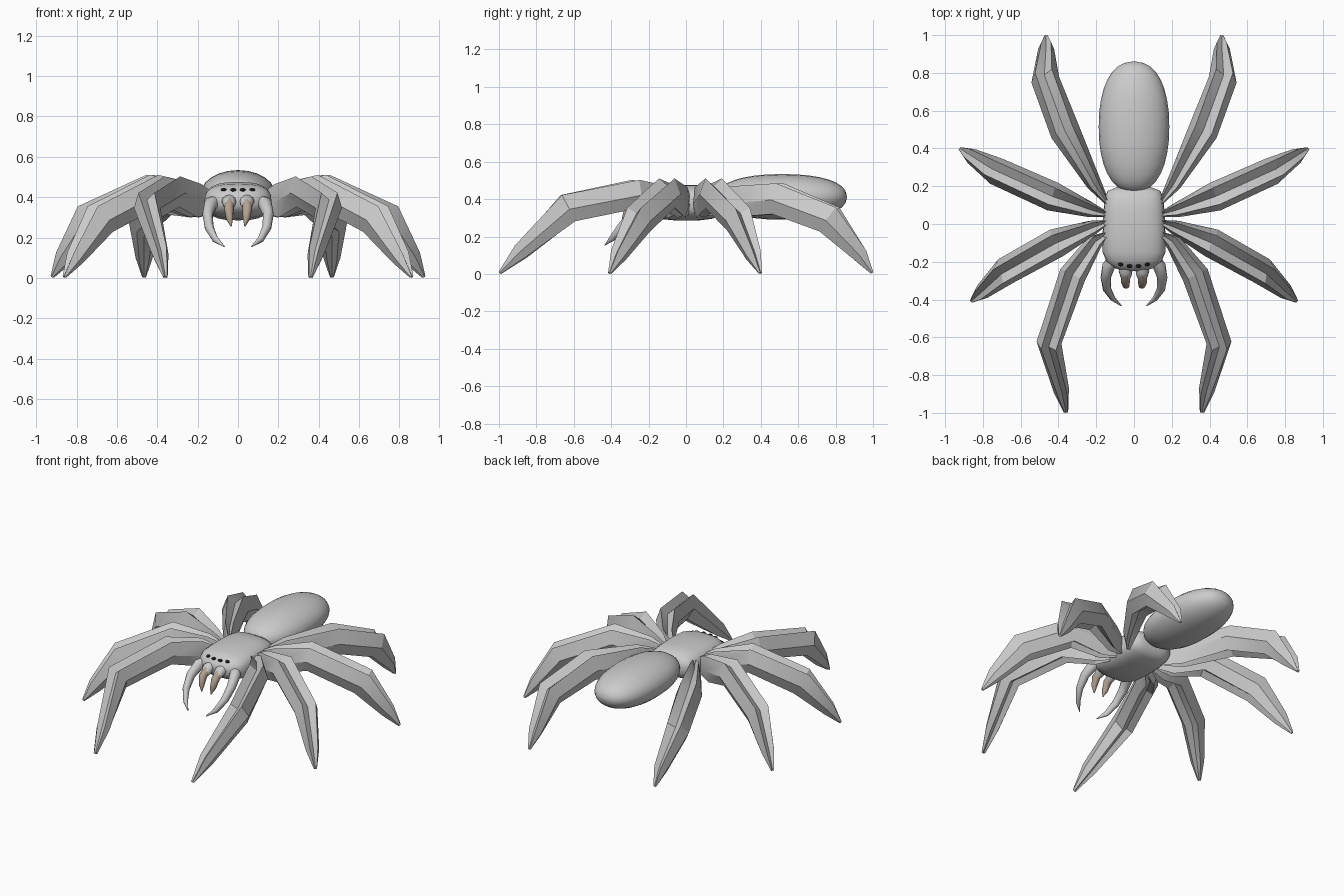
import bpy, bmesh, math
from mathutils import Vector


def material(name, color):
    m = bpy.data.materials.new(name)
    m.diffuse_color = color
    return m


BLACK = material("black", (0.01, 0.01, 0.01, 1))
BROWN = material("brown", (0.45, 0.36, 0.28, 1))


def loft(name, rings, angle=40, mat=None):
    """Skin a list of equal-length point rings and cap both ends."""
    bm = bmesh.new()
    vr = [[bm.verts.new(p) for p in r] for r in rings]
    n = len(vr[0])
    for a, b in zip(vr, vr[1:]):
        for i in range(n):
            j = (i + 1) % n
            bm.faces.new((a[i], a[j], b[j], b[i]))
    bm.faces.new(vr[0][::-1])
    bm.faces.new(vr[-1])
    bmesh.ops.recalc_face_normals(bm, faces=bm.faces)
    me = bpy.data.meshes.new(name)
    bm.to_mesh(me)
    bm.free()
    ob = bpy.data.objects.new(name, me)
    bpy.context.collection.objects.link(ob)
    if mat:
        me.materials.append(mat)
    bpy.ops.object.select_all(action='DESELECT')
    ob.select_set(True)
    bpy.context.view_layer.objects.active = ob
    bpy.ops.object.shade_smooth_by_angle(angle=math.radians(angle))
    return ob


def sweep(name, path, section, angle=40, mat=None):
    """Path entries are (x, y, z, half width, half height)."""
    pts = [Vector(p[:3]) for p in path]
    rings = []
    for i, p in enumerate(path):
        ta = (pts[i] - pts[max(i - 1, 0)]).normalized()
        tb = (pts[min(i + 1, len(pts) - 1)] - pts[i]).normalized()
        t = (ta + tb).normalized()
        side = t.cross(Vector((0, 0, 1))).normalized()
        up = side.cross(t)
        rings.append([pts[i] + side * u * p[3] + up * v * p[4] for u, v in section])
    return loft(name, rings, angle, mat)


def sgnpow(v, e):
    return math.copysign(abs(v) ** e, v)


def oval(n, e=1.0):
    return [(sgnpow(math.cos(2 * math.pi * i / n), e),
             sgnpow(math.sin(2 * math.pi * i / n), e)) for i in range(n)]


# Abdomen: long, slightly boxy ellipsoid
rings = []
for k in range(17):
    a = math.pi * (0.01 + 0.98 * k / 16)
    s = math.sin(a) ** 0.85
    y = 0.515 - 0.345 * sgnpow(math.cos(a), 0.9)
    rings.append([(0.187 * s * u, y, 0.412 + 0.122 * s * v) for u, v in oval(24)])
loft("abdomen", rings, 60)

# Head and thorax: rounded box lofted front to back (y, half width, bottom, top)
stations = [(-0.25, 0.05, 0.36, 0.40), (-0.235, 0.10, 0.335, 0.425),
            (-0.20, 0.145, 0.31, 0.452), (-0.15, 0.166, 0.295, 0.466),
            (-0.05, 0.166, 0.285, 0.475), (0.06, 0.162, 0.285, 0.475),
            (0.14, 0.155, 0.295, 0.468), (0.175, 0.14, 0.31, 0.45),
            (0.195, 0.09, 0.345, 0.42)]
loft("head_thorax", [[(w * u, y, (lo + hi) / 2 + (hi - lo) / 2 * v)
                      for u, v in oval(24, 0.75)] for y, w, lo, hi in stations], 60)

# Leg paths for the right side
LEGS = {
    "front_leg": [(0.14, -0.05, 0.37, 0.012, 0.06), (0.21, -0.10, 0.38, 0.045, 0.09),
                  (0.325, -0.27, 0.425, 0.072, 0.082), (0.45, -0.63, 0.35, 0.066, 0.085),
                  (0.385, -0.88, 0.12, 0.042, 0.046), (0.36, -0.995, 0.005, 0.012, 0.008)],
    "mid_front_leg": [(0.14, 0.01, 0.37, 0.012, 0.06), (0.22, -0.02, 0.38, 0.04, 0.09),
                      (0.41, -0.10, 0.43, 0.078, 0.085), (0.68, -0.25, 0.29, 0.074, 0.085),
                      (0.805, -0.36, 0.10, 0.042, 0.044), (0.86, -0.408, 0.005, 0.01, 0.008)],
    "mid_back_leg": [(0.14, 0.05, 0.37, 0.012, 0.06), (0.23, 0.075, 0.38, 0.04, 0.09),
                     (0.43, 0.145, 0.43, 0.078, 0.085), (0.73, 0.28, 0.29, 0.074, 0.085),
                     (0.86, 0.36, 0.10, 0.042, 0.044), (0.92, 0.398, 0.005, 0.01, 0.008)],
    "back_leg": [(0.14, 0.11, 0.37, 0.012, 0.06), (0.21, 0.21, 0.38, 0.04, 0.09),
                 (0.365, 0.49, 0.40, 0.08, 0.09), (0.47, 0.765, 0.29, 0.075, 0.085),
                 (0.465, 0.93, 0.10, 0.042, 0.044), (0.465, 0.995, 0.005, 0.01, 0.008)],
}
# Faceted leg section with grooves along the top and the underside
GROOVED = [(1, -0.05), (0.6, 0.95), (0, 0.5), (-0.6, 0.95), (-1, -0.05),
           (-0.55, -0.9), (0, -0.6), (0.55, -0.9)]

PALP = [(0.10, -0.17, 0.385, 0.03, 0.03), (0.135, -0.225, 0.365, 0.034, 0.036),
        (0.15, -0.285, 0.315, 0.027, 0.03), (0.143, -0.345, 0.25, 0.022, 0.025),
        (0.112, -0.395, 0.19, 0.014, 0.017), (0.066, -0.434, 0.154, 0.002, 0.002)]
JAW = [(0.04, -0.20, 0.39, 0.03, 0.03), (0.045, -0.25, 0.38, 0.036, 0.03),
       (0.043, -0.275, 0.362, 0.03, 0.028), (0.043, -0.288, 0.345, 0.02, 0.02)]
FANG = [(0.043, -0.265, 0.375, 0.022, 0.024), (0.045, -0.305, 0.345, 0.025, 0.026),
        (0.042, -0.325, 0.295, 0.018, 0.019), (0.034, -0.335, 0.255, 0.003, 0.003)]


def flip(path, s):
    return [(s * p[0],) + tuple(p[1:]) for p in path]


for s, side in ((1, "right"), (-1, "left")):
    for name, path in LEGS.items():
        sweep(f"{name}_{side}", flip(path, s), GROOVED, 25)
    # Feelers, jaws and fangs
    sweep(f"feeler_{side}", flip(PALP, s), oval(12), 60)
    sweep(f"jaw_{side}", flip(JAW, s), oval(12), 60)
    sweep(f"fang_{side}", flip(FANG, s), oval(12), 60, BROWN)
    # Eyes: two per side along the brow
    for i, (x, y) in enumerate(((0.024, -0.222), (0.07, -0.212))):
        bpy.ops.mesh.primitive_uv_sphere_add(segments=12, ring_count=8, radius=1,
                                             location=(s * x, y, 0.436))
        eye = bpy.context.object
        eye.name = f"eye_{side}_{i + 1}"
        eye.scale = (0.014, 0.012, 0.009)
        eye.data.materials.append(BLACK)
        bpy.ops.object.shade_smooth()
